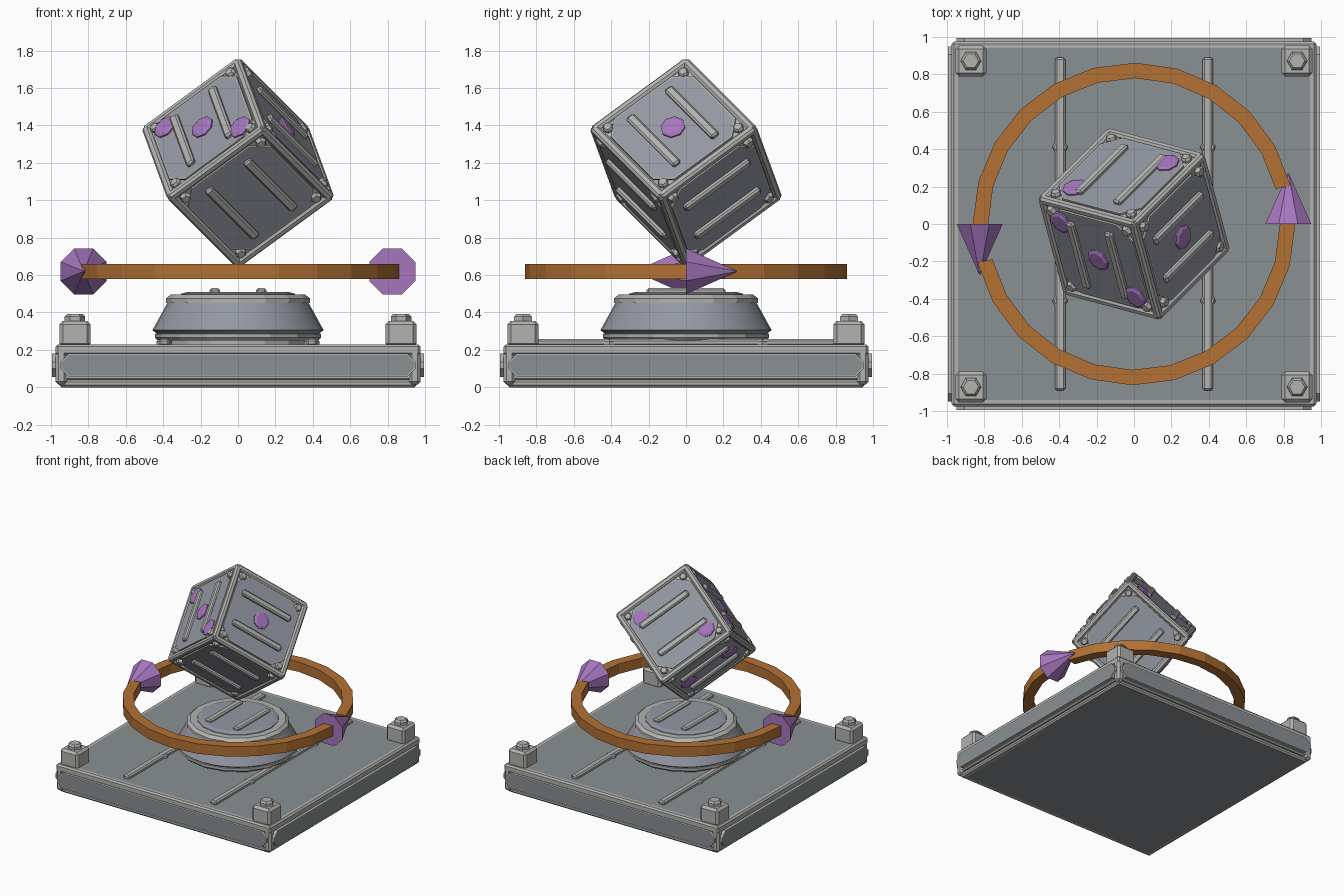
import bpy, bmesh, math
from mathutils import Matrix, Vector

if "Cube" in bpy.data.objects:
    bpy.data.objects.remove(bpy.data.objects["Cube"])


def srgb(r, g, b):
    return [((c / 255 + 0.055) / 1.055) ** 2.4 for c in (r, g, b)] + [1.0]


def material(name, *rgb):
    m = bpy.data.materials.new(name)
    m.diffuse_color = srgb(*rgb)
    m.use_nodes = True
    m.node_tree.nodes["Principled BSDF"].inputs["Base Color"].default_value = m.diffuse_color
    return m


LIGHT = material("light_grey_metal", 178, 178, 176)
BASE = material("slate_grey_panel", 138, 144, 147)
BLUE = material("blue_grey_panel", 148, 152, 162)
ORANGE = material("burnt_orange", 178, 113, 52)
PURPLE = material("purple", 166, 118, 190)
ID = Matrix.Identity(4)


def finish(name, bm, mats, mtx=ID):
    bmesh.ops.recalc_face_normals(bm, faces=bm.faces)
    me = bpy.data.meshes.new(name)
    bm.to_mesh(me)
    bm.free()
    for m in mats:
        me.materials.append(m)
    ob = bpy.data.objects.new(name, me)
    bpy.context.collection.objects.link(ob)
    ob.matrix_world = mtx
    return ob


def box(name, center, size, mat, bevel=0.0, mtx=ID):
    bm = bmesh.new()
    bmesh.ops.create_cube(bm, size=1)
    for v in bm.verts:
        v.co = Vector(a * b for a, b in zip(v.co, size)) + Vector(center)
    if bevel:
        bmesh.ops.bevel(bm, geom=bm.edges[:], offset=bevel, segments=1, affect='EDGES')
    return finish(name, bm, [mat], mtx)


def lathe(name, profile, sides, mat, mtx=ID, turn=0.0):
    """Closed solid of revolution from (radius, height) pairs."""
    bm = bmesh.new()
    rings = [[bm.verts.new((r * math.cos(turn + i * math.tau / sides),
                            r * math.sin(turn + i * math.tau / sides), z))
              for i in range(sides)] for r, z in profile]
    for a, b in zip(rings, rings[1:]):
        for i in range(sides):
            j = (i + 1) % sides
            bm.faces.new((a[i], a[j], b[j], b[i]))
    bm.faces.new(rings[0])
    bm.faces.new(rings[-1])
    return finish(name, bm, [mat], mtx)


def bolt(name, pos, r, h, mtx=ID, sides=6, mat=None):
    return lathe(name, [(r, 0), (r, h * 0.65), (r * 0.75, h)], sides, mat or LIGHT,
                 mtx @ Matrix.Translation(pos))


def plate(name, hw, hh, cut, thick, mat, mtx):
    """Corner-cut panel with a light rim and a coloured front face."""
    pts = []
    for sx, sy in ((1, 1), (-1, 1), (-1, -1), (1, -1)):
        p = [(sx * hw, sy * (hh - cut)), (sx * (hw - cut), sy * hh)]
        pts += p if sx * sy > 0 else p[::-1]
    bm = bmesh.new()
    f = bm.faces.new([bm.verts.new((x, y, 0)) for x, y in pts])
    top = bmesh.ops.extrude_face_region(bm, geom=[f])
    for v in top['geom']:
        if isinstance(v, bmesh.types.BMVert):
            v.co.z = thick
    face = [g for g in top['geom'] if isinstance(g, bmesh.types.BMFace)]
    bmesh.ops.inset_region(bm, faces=face, thickness=0.008)
    face[0].material_index = 1
    return finish(name, bm, [LIGHT, mat], mtx)


def frame(normal, up):
    """Rotation whose z is the normal and y is the up direction."""
    n, u = Vector(normal), Vector(up)
    return Matrix((u.cross(n), u, n)).transposed().to_4x4()


# --- Base slab ---
box("base_core", (0, 0, 0.115), (1.88, 1.88, 0.23), BASE)
for s in (-1, 1):
    for z, reach, h in ((0.2, 0.975, 0.06), (0.02, 0.955, 0.04)):
        box("base_rail_x", (0, s * (reach - 0.025), z), (2 * reach, 0.05, h), LIGHT, 0.012)
        box("base_rail_y", (s * (reach - 0.025), 0, z), (0.05, 2 * reach, h), LIGHT, 0.012)
    # long strips across the deck with small studs
    box("deck_strip", (s * 0.395, 0, 0.24), (0.055, 1.78, 0.036), LIGHT, 0.01)
    for t in (-1, 1):
        bolt("strip_stud", (s * 0.395, t * 0.41, 0.225), 0.042, 0.03)
        box("corner_post", (s * 0.945, t * 0.945, 0.115), (0.06, 0.06, 0.2), LIGHT, 0.015)
        box("corner_block", (s * 0.872, t * 0.872, 0.285), (0.165, 0.165, 0.14), LIGHT, 0.018)
        bolt("corner_bolt", (s * 0.872, t * 0.872, 0.35), 0.055, 0.042)
for k in range(4):
    m = Matrix.Rotation(k * math.pi / 2, 4, 'Z') @ Matrix.Translation((0, -0.96, 0.118))
    box("side_backing", (0, 0.02, 0), (1.9, 0.05, 0.16), LIGHT, 0.01, m)
    plate("side_panel", 0.95, 0.062, 0.045, 0.035, BASE, m @ frame((0, -1, 0), (0, 0, 1)))

# --- Pedestal ---
lathe("pedestal_foot", [(0.38, 0.22), (0.38, 0.25), (0.43, 0.25), (0.445, 0.265),
                        (0.445, 0.285), (0.42, 0.295)], 16, LIGHT)
lathe("pedestal_body", [(0.43, 0.285), (0.458, 0.305), (0.375, 0.455), (0.33, 0.475)], 32, BLUE)
bpy.context.view_layer.objects.active = bpy.data.objects["pedestal_body"]
bpy.data.objects["pedestal_body"].select_set(True)
bpy.ops.object.shade_smooth_by_angle(angle=math.radians(20))
lathe("pedestal_rim", [(0.385, 0.45), (0.385, 0.475), (0.36, 0.495), (0.3, 0.495)], 16, LIGHT)
lathe("pedestal_cap", [(0.31, 0.48), (0.305, 0.5), (0.27, 0.51)], 16, BLUE)
for s in (-1, 1):
    box("pedestal_strip", (s * 0.125, 0, 0.515), (0.055, 0.42, 0.03), LIGHT, 0.01)

# --- Two arrow arcs forming the ring ---
STEPS, STEP = 11, math.radians(15.1)
for k, side in enumerate(("back", "front")):
    bm = bmesh.new()
    loops = []
    for i in range(STEPS + 1):
        a = math.pi - i * STEP + k * math.pi
        loops.append([bm.verts.new((r * math.cos(a), r * math.sin(a), z))
                      for r, z in ((0.78, 0.578), (0.862, 0.578), (0.862, 0.66), (0.78, 0.66))])
    for a, b in zip(loops, loops[1:]):
        for i in range(4):
            j = (i + 1) % 4
            bm.faces.new((a[i], a[j], b[j], b[i]))
    bm.faces.new(loops[0])
    bm.faces.new(loops[-1])
    finish(side + "_arc", bm, [ORANGE])
    s = 1 - 2 * k
    m = Matrix.Translation((s * 0.825, 0, 0.62)) @ frame((0, s, 0), (0, 0, 1))
    lathe(side + "_arrowhead", [(0.133, 0), (0.003, 0.27)], 8, PURPLE, m, math.pi / 8)

# --- Cube balanced on one corner ---
def face_axis(deg):
    a = math.radians(deg)
    h = math.sqrt(2 / 3)
    return Vector((h * math.cos(a), h * math.sin(a), math.sqrt(1 / 3)))


CUBE = Matrix.Translation((0, 0, 1.2)) @ Matrix(
    (face_axis(-15), face_axis(105), face_axis(225))).transposed().to_4x4()
box("cube_core", (0, 0, 0), (0.63, 0.63, 0.63), LIGHT, 0.02, CUBE)

# raised rails on the twelve edges
for axis in range(3):
    for s in (-1, 1):
        for t in (-1, 1):
            c, size = [s * 0.308] * 3, [0.046] * 3
            c[axis], size[axis] = 0, 0.64
            c[(axis + 1) % 3] = t * 0.308
            box("cube_rail", c, size, LIGHT, 0.012, CUBE)

# pips on each face, as points in cube space
PIPS = {(1, 0, 0): [(0, 0, 0)],
        (0, 1, 0): [(s * 0.18, 0, -s * 0.18) for s in (-1, 1)],
        (0, 0, 1): [(s * 0.2, -s * 0.2, 0) for s in (-1, 0, 1)],
        (-1, 0, 0): [(0, 0, s * 0.19) for s in (-1, 1)]}
for axis in range(3):
    for s in (-1, 1):
        n = [0, 0, 0]
        n[axis] = s
        rot = frame(n, (0, 1, 0) if axis == 2 else (0, 0, 1))
        m = CUBE @ rot @ Matrix.Translation((0, 0, 0.31))
        plate("cube_panel", 0.28, 0.28, 0.085, 0.017, BLUE, m)
        for x in (-1, 1):
            box("cube_strip", (x * 0.13, 0, 0.025), (0.05, 0.44, 0.034), LIGHT, 0.01, m)
            for y in (-1, 1):
                bolt("cube_bolt", (x * 0.255, y * 0.255, 0), 0.03, 0.03, m)
        for p in PIPS.get(tuple(n), []):
            q = rot.inverted() @ Vector(p)
            bolt("cube_pip", (q.x, q.y, 0.01), 0.068, 0.024, m, 8, PURPLE)
